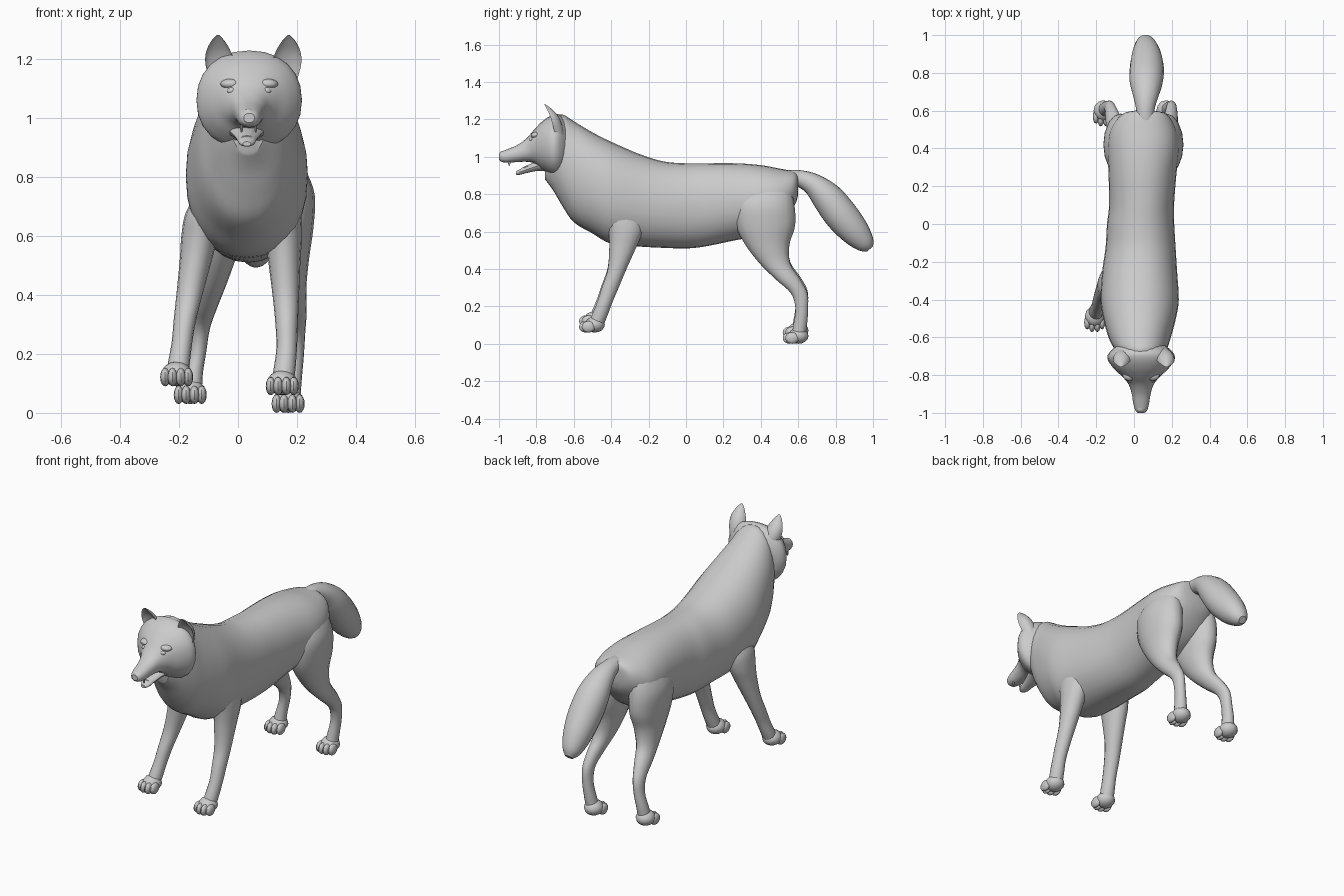
import bpy, bmesh, math
from mathutils import Vector, Matrix

X, Y, Z = Vector((1, 0, 0)), Vector((0, 1, 0)), Vector((0, 0, 1))


def finish(name, bm, angle=40):
    bmesh.ops.recalc_face_normals(bm, faces=bm.faces)
    me = bpy.data.meshes.new(name)
    bm.to_mesh(me)
    bm.free()
    ob = bpy.data.objects.new(name, me)
    bpy.context.collection.objects.link(ob)
    bpy.ops.object.select_all(action='DESELECT')
    ob.select_set(True)
    bpy.context.view_layer.objects.active = ob
    bpy.ops.object.shade_smooth_by_angle(angle=math.radians(angle))
    return ob


def spline(rows, sub):
    """Catmull-Rom interpolation of station rows."""
    out = []
    for i in range(len(rows) - 1):
        a, b, c, d = (rows[max(0, min(len(rows) - 1, i + k))] for k in (-1, 0, 1, 2))
        for s in range(sub):
            t = s / sub
            out.append([0.5 * (2 * q + (r - p) * t + (2 * p - 5 * q + 4 * r - w) * t * t
                               + (3 * q - p - 3 * r + w) * t ** 3)
                        for p, q, r, w in zip(a, b, c, d)])
    return out + [list(rows[-1])]


def loft(name, rows, v=None, n=20, sub=4, power=2.0, cup=False):
    """Skin rings (x, y, z, side radius, other radius); v is the ring's second axis,
    or None to keep rings square to the path. cup makes a hollow crescent section."""
    pts = spline(rows, sub)
    bm = bmesh.new()
    rings = []
    for i, (x, y, z, ru, rv) in enumerate(pts):
        axis = v
        if axis is None:
            p, q = pts[max(i - 1, 0)], pts[min(i + 1, len(pts) - 1)]
            axis = (Vector(q[:3]) - Vector(p[:3])).cross(X).normalized()
        ring = []
        for k in range(n):
            a = 2 * math.pi * k / n
            c, s = math.cos(a), math.sin(a)
            c = math.copysign(abs(c) ** (2 / power), c)
            s = math.copysign(abs(s) ** (2 / power), s)
            if cup and s < 0:
                s *= -0.4
            ring.append(bm.verts.new(Vector((x, y, z)) + X * (c * max(ru, .002))
                                     + axis * (s * max(rv, .002))))
        rings.append(ring)
    for r0, r1 in zip(rings, rings[1:]):
        for k in range(n):
            bm.faces.new((r0[k], r0[(k + 1) % n], r1[(k + 1) % n], r1[k]))
    bm.faces.new(rings[0])
    bm.faces.new(rings[-1])
    return finish(name, bm)


def blobs(name, items, seg=12):
    """Several ellipsoids (centre, radii) in one object."""
    bm = bmesh.new()
    for c, r in items:
        m = Matrix.Translation(c) @ Matrix.Diagonal((*r, 1))
        bmesh.ops.create_uvsphere(bm, u_segments=seg, v_segments=8, radius=1, matrix=m)
    return finish(name, bm)


def paw(name, x, y, z):
    """Pad plus four toes, resting at height z with its front at y - 0.075."""
    items = [((x, y + .008, z + .042), (.052, .055, .042))]
    for dx, dy in ((-.039, .014), (-.014, 0), (.014, 0), (.039, .014)):
        items.append(((x + dx, y - .038 + dy, z + .031), (.017, .037, .031)))
    blobs(name, items)


# Torso and neck: y, x, top, bottom, half width
torso = [(.60, .055, .90, .80, .05), (.58, .055, .92, .74, .12), (.50, .05, .937, .64, .175),
         (.40, .05, .955, .58, .19), (.27, .045, .965, .555, .18), (.10, .04, .965, .52, .172),
         (0, .035, .965, .51, .178), (-.12, .035, .975, .513, .185), (-.25, .03, 1.015, .52, .198),
         (-.40, .03, 1.08, .535, .207), (-.50, .03, 1.13, .59, .192), (-.60, .03, 1.19, .65, .165),
         (-.66, .035, 1.225, .735, .14), (-.71, .035, 1.20, .82, .11), (-.755, .035, 1.10, .88, .06)]
loft("torso", [(x, y, (t + b) / 2, w, (t - b) / 2) for y, x, t, b, w in torso],
     Z, n=28, power=2.15)

# Head with cheek ruff and muzzle
head = [(-.63, 1.05, .11, .13), (-.675, 1.06, .165, .165), (-.715, 1.06, .178, .163),
        (-.765, 1.06, .145, .132), (-.81, 1.055, .098, .092), (-.85, 1.037, .066, .064),
        (-.90, 1.018, .050, .046), (-.95, 1.005, .042, .037), (-.985, 1.0, .032, .028),
        (-1.0, 1.0, .018, .016)]
loft("head", [(.038, y, z, rx, rz) for y, z, rx, rz in head], Z, n=24, power=2.2)

# Lower jaw, tongue, nose, eyes, teeth
jaw = [(-.73, .965, .08, .045), (-.79, .952, .055, .028), (-.85, .932, .036, .019),
       (-.89, .918, .028, .015), (-.91, .912, .014, .008)]
loft("lower_jaw", [(.03, y, z, rx, rz) for y, z, rx, rz in jaw], Z, n=14)
tongue = [(-.78, .972, .03, .008), (-.84, .952, .024, .007), (-.88, .935, .018, .005)]
loft("tongue", [(.03, y, z, rx, rz) for y, z, rx, rz in tongue], Z, n=10)
blobs("nose", [((.035, -.978, 1.012), (.024, .021, .02))])
blobs("eyes", [((.038 + s * .058, -.826, 1.092), (.017, .012, .012)) for s in (-1, 1)])
blobs("brows", [((.038 + s * .062, -.80, 1.115), (.036, .03, .018)) for s in (-1, 1)])
blobs("fangs", [((.036 + s * .024, -.945, .968), (.005, .006, .018)) for s in (-1, 1)], 8)

# Ears: cupped shells opening forward
ear = [(.10, -.70, 1.12, .045, .05), (.112, -.715, 1.18, .05, .05),
       (.118, -.73, 1.225, .042, .042), (.12, -.748, 1.262, .022, .022),
       (.12, -.758, 1.282, .003, .003)]
for side, s in (("left", -1), ("right", 1)):
    loft(side + "_ear", [(.052 + s * x, *r) for x, *r in ear], Y, n=16, cup=True)

# Tail: bushy brush on a narrow root
tail = [(.06, .52, .885, .05, .04), (.06, .60, .885, .048, .044), (.063, .68, .852, .068, .06),
        (.065, .755, .782, .088, .083), (.068, .83, .687, .09, .09), (.066, .905, .598, .075, .078),
        (.062, .96, .535, .05, .052), (.06, .985, .508, .022, .022)]
loft("tail", tail, None, n=20)

# Hind legs: y, z, side radius, fore-aft radius; x follows per side
hind = [(.43, .88, .03, .06), (.43, .83, .065, .125), (.42, .74, .09, .16), (.425, .63, .086, .158),
        (.435, .53, .07, .118), (.475, .43, .052, .082), (.545, .345, .04, .066),
        (.605, .27, .03, .044), (.619, .19, .028, .034), (.612, .11, .031, .036),
        (.60, .04, .036, .038)]
hind_x = {"right": (.15, .16, .17, .17, .172, .18, .193, .198, .195, .185, .175),
          "left": (-.04, -.055, -.07, -.07, -.075, -.09, -.11, -.125, -.135, -.15, -.158)}
# Front legs
front = [(-.32, .76, .04, .07), (-.32, .68, .062, .105), (-.322, .60, .062, .092),
         (-.337, .52, .055, .073), (-.368, .40, .045, .05), (-.405, .30, .038, .045),
         (-.435, .22, .035, .041), (-.462, .15, .037, .042), (-.485, .09, .038, .04)]
front_x = {"right": (.145, .15, .155, .157, .162, .165, .165, .158, .15),
           "left": (-.09, -.115, -.13, -.142, -.163, -.18, -.19, -.2, -.207)}
lift = {"right": 0.0, "left": .03}
for side in ("right", "left"):
    up = lift[side]
    for part, rows, xs, pawx, pawy, pawz in (
            ("hind", hind, hind_x, {"right": .17, "left": -.162}, .592, 0.0),
            ("front", front, front_x, {"right": .15, "left": -.208}, -.497, .06)):
        loft(f"{side}_{part}_leg",
             [(x, y, z + up * max(0, 1 - z / .6), ru, rv)
              for x, (y, z, ru, rv) in zip(xs[side], rows)], Y, n=16)
        paw(f"{side}_{part}_paw", pawx[side], pawy, pawz + up)
